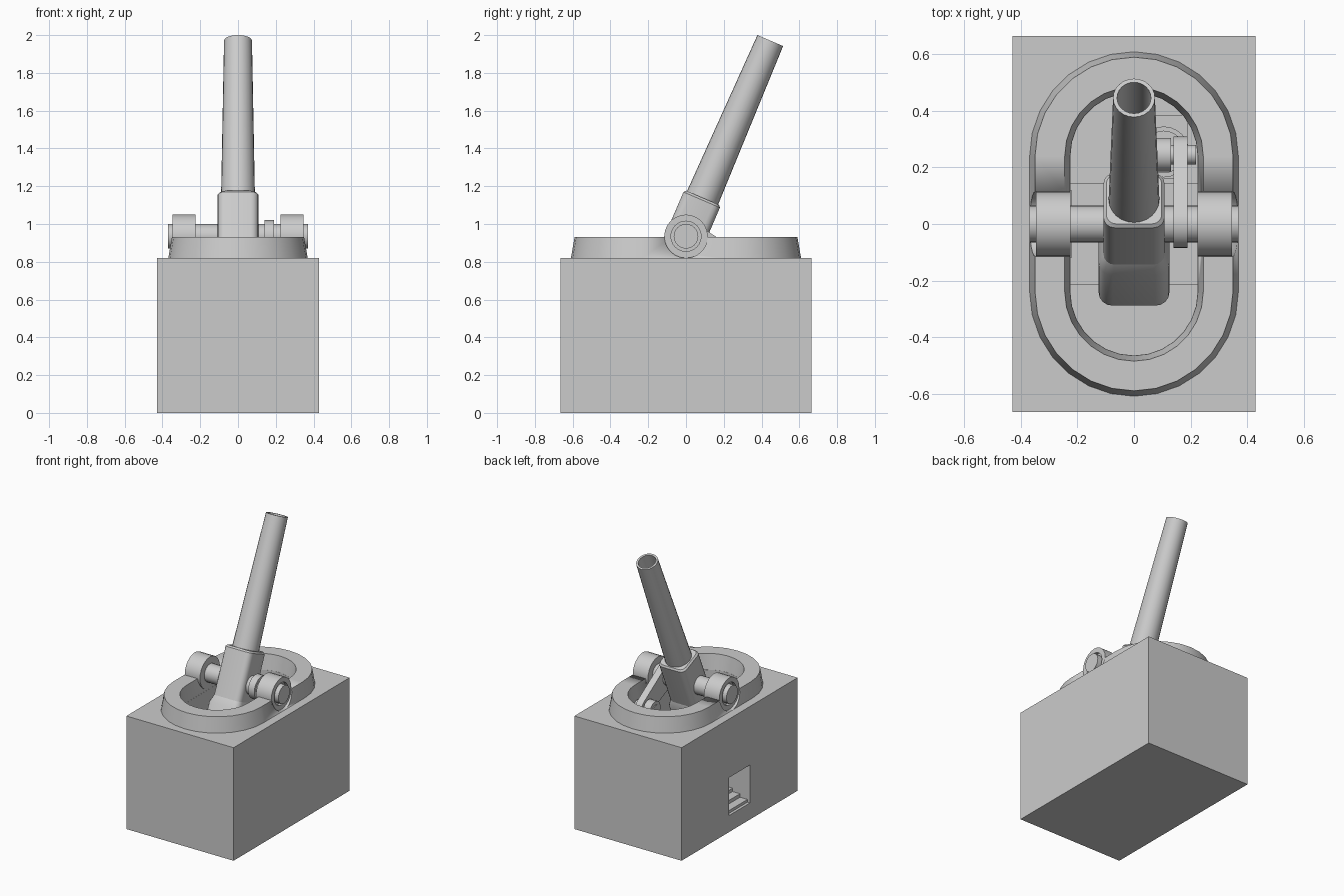
import bpy, bmesh, math
from mathutils import Vector, Matrix

if "Cube" in bpy.data.objects:
    bpy.data.objects.remove(bpy.data.objects["Cube"])

grey = bpy.data.materials.new("concrete_grey")
grey.diffuse_color = (0.6, 0.6, 0.6, 1)
grey.use_nodes = True
grey.node_tree.nodes["Principled BSDF"].inputs["Base Color"].default_value = grey.diffuse_color


def loft(name, loops, ring=False, matrix=None, smooth=True):
    """Skin between equal-length loops; ring joins last to first, otherwise ends are capped."""
    bm = bmesh.new()
    rows = [[bm.verts.new(p) for p in loop] for loop in loops]
    n = len(rows[0])
    pairs = list(zip(rows, rows[1:])) + ([(rows[-1], rows[0])] if ring else [])
    for a, b in pairs:
        for i in range(n):
            j = (i + 1) % n
            bm.faces.new((a[i], a[j], b[j], b[i]))
    if not ring:
        bm.faces.new(rows[0])
        bm.faces.new(rows[-1])
    bmesh.ops.recalc_face_normals(bm, faces=bm.faces)
    if matrix:
        bm.transform(matrix)
    me = bpy.data.meshes.new(name)
    bm.to_mesh(me)
    bm.free()
    me.materials.append(grey)
    ob = bpy.data.objects.new(name, me)
    bpy.context.collection.objects.link(ob)
    if smooth:
        bpy.ops.object.select_all(action='DESELECT')
        ob.select_set(True)
        bpy.context.view_layer.objects.active = ob
        bpy.ops.object.shade_smooth_by_angle(angle=math.radians(30))
    return ob


def circle(r, z, n=24):
    return [(r * math.cos(2 * math.pi * i / n), r * math.sin(2 * math.pi * i / n), z) for i in range(n)]


def slot(w, z, off=0.24, n=14):
    """Stadium outline, long in y."""
    pts = []
    for s, start in ((1, 0), (-1, math.pi)):
        for i in range(n + 1):
            a = start + math.pi * i / n
            pts.append((w * math.cos(a), s * off + w * math.sin(a), z))
    return pts


def rounded(w, d, r, z, n=4):
    pts = []
    for k, (sx, sy) in enumerate(((1, 1), (-1, 1), (-1, -1), (1, -1))):
        for i in range(n + 1):
            a = math.pi / 2 * (k + i / n)
            pts.append((sx * (w - r) + r * math.cos(a), sy * (d - r) + r * math.sin(a), z))
    return pts


def box(name, x, y, z):
    return loft(name, [[(x[0], y[0], h), (x[1], y[0], h), (x[1], y[1], h), (x[0], y[1], h)] for h in z],
                smooth=False)


def cut(ob, cutter):
    m = ob.modifiers.new("cut", 'BOOLEAN')
    m.object = cutter
    m.operation = 'DIFFERENCE'
    m.solver = 'EXACT'
    cutter.hide_render = True
    cutter.hide_viewport = True
    cutter.display_type = 'WIRE'


PZ = 0.935
ALONG_X = Matrix.Translation((0, 0, PZ)) @ Matrix.Rotation(math.pi / 2, 4, 'Y')
TILT = Matrix.Translation((0, 0, PZ)) @ Matrix.Rotation(math.radians(-23.3), 4, 'X')

# Emplacement block with gun pit and side doorway
block = box("emplacement_block", (-0.43, 0.43), (-0.665, 0.665), (0, 0.82))
cut(block, loft("pit_cutter", [slot(0.225, 0.1), slot(0.225, 1.0)]))
cut(block, box("doorway_cutter", (-0.6, -0.1), (-0.12, 0.12), (0.12, 0.395)))
box("pit_platform", (-0.224, 0.224), (-0.215, 0.145), (0.09, 0.13))
for i in range(3):
    box("doorway_step", (-0.41 + 0.06 * i, -0.22), (-0.119, 0.119), (0.11, 0.14 + 0.025 * i))

# Sloped parapet around the pit
parapet = loft("parapet", [slot(0.37, 0.815), slot(0.35, 0.93), slot(0.245, 0.93), slot(0.225, 0.815)], ring=True)

# Trunnion shaft and bearings
loft("trunnion_shaft", [circle(0.065, -0.37), circle(0.065, 0.37)], matrix=ALONG_X)
for s in (-1, 1):
    a, b = s * 0.225, s * 0.347
    cut(parapet, loft("bearing_cutter", [circle(0.115, s * 0.23), circle(0.115, s * 0.45)], matrix=ALONG_X))
    loft("trunnion_bearing", [circle(0.115, a), circle(0.115, b), circle(0.08, b), circle(0.08, b - s * 0.02),
                              circle(0.05, b - s * 0.02), circle(0.05, a)], ring=True, matrix=ALONG_X)

# Tilted barrel with open muzzle
loft("barrel", [circle(0.091, 0.15), circle(0.074, 1.128), circle(0.06, 1.128), circle(0.06, 0.2)], matrix=TILT)

# Breech sleeve and heavier breech below
loft("breech_sleeve", [rounded(0.108, 0.105, 0.04, -0.15), rounded(0.108, 0.105, 0.04, 0.21),
                       rounded(0.098, 0.095, 0.035, 0.222)], matrix=TILT)
loft("breech", [rounded(0.125, 0.125, 0.05, -0.44), rounded(0.125, 0.125, 0.05, -0.17),
                rounded(0.108, 0.105, 0.04, -0.12)], matrix=TILT)

# Elevating arm: tapered plate from shaft hub to the ram pin
ANG, LEN = math.radians(-29), 0.28
END = Vector((0, LEN * math.cos(ANG), PZ + LEN * math.sin(ANG)))


def arm_loop(x):
    pts = []
    for cy, r, start in ((LEN, 0.065, -90), (0, 0.085, 90)):
        for i in range(13):
            a = math.radians(start + 15 * i)
            u, v = cy + r * math.cos(a), r * math.sin(a)
            pts.append((x, u * math.cos(ANG) - v * math.sin(ANG), PZ + u * math.sin(ANG) + v * math.cos(ANG)))
    return pts


loft("elevating_arm", [arm_loop(0.14), arm_loop(0.19)])
PIN = Matrix.Translation(END) @ Matrix.Rotation(math.pi / 2, 4, 'Y')
loft("ram_eye", [circle(0.06, 0.075), circle(0.06, 0.13)], matrix=PIN)
loft("arm_pin", [circle(0.035, 0.07), circle(0.035, 0.22)], matrix=PIN)

# Elevating ram standing in the pit
RAM = Matrix.Translation((0.105, 0.255, 0))
loft("ram_rod", [circle(0.035, 0.3), circle(0.035, END.z)], matrix=RAM)
loft("ram_cylinder", [circle(0.09, 0.15), circle(0.09, 0.5), circle(0.075, 0.5), circle(0.075, 0.52)], matrix=RAM)
box("ram_bracket", (0.03, 0.19), (0.16, 0.385), (0.09, 0.2))
